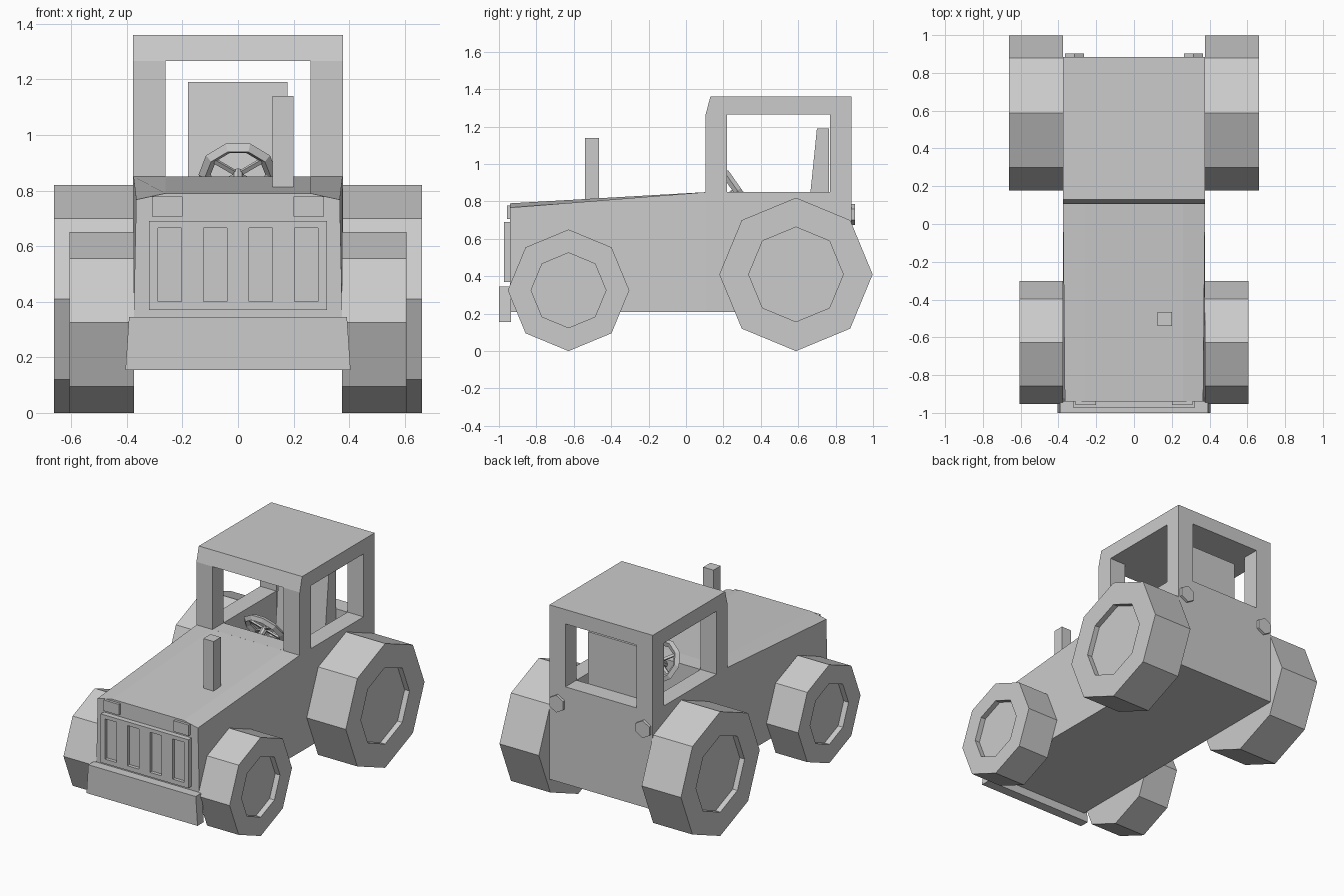
import bpy, bmesh
from math import sin, cos, pi, radians
from mathutils import Matrix, Vector

if "Cube" in bpy.data.objects:
    bpy.data.objects.remove(bpy.data.objects["Cube"])


def finish(name, bm):
    bmesh.ops.recalc_face_normals(bm, faces=bm.faces)
    me = bpy.data.meshes.new(name)
    bm.to_mesh(me)
    bm.free()
    ob = bpy.data.objects.new(name, me)
    bpy.context.collection.objects.link(ob)
    return ob


def boxes(name, *bounds):
    """One mesh holding boxes given as (x0, x1, y0, y1, z0, z1)."""
    bm = bmesh.new()
    for x0, x1, y0, y1, z0, z1 in bounds:
        m = Matrix.Translation(((x0 + x1) / 2, (y0 + y1) / 2, (z0 + z1) / 2))
        m = m @ Matrix.Diagonal((x1 - x0, y1 - y0, z1 - z0, 1))
        bmesh.ops.create_cube(bm, size=1, matrix=m)
    return finish(name, bm)


def loft(bm, a, b):
    """Solid between two matching loops; returns the cap at b."""
    va, vb = [bm.verts.new(p) for p in a], [bm.verts.new(p) for p in b]
    n = len(a)
    for i in range(n):
        j = (i + 1) % n
        bm.faces.new((va[i], va[j], vb[j], vb[i]))
    bm.faces.new(va[::-1])
    return bm.faces.new(vb)


def solid(name, a, b):
    bm = bmesh.new()
    loft(bm, a, b)
    return finish(name, bm)


def cut(ob, cutter):
    cutter.hide_render = True
    cutter.hide_viewport = True
    mod = ob.modifiers.new("cut", "BOOLEAN")
    mod.operation, mod.solver, mod.object = "DIFFERENCE", "EXACT", cutter


def ring(n, r, y, z, start=0):
    return [(y + r * cos(start + 2 * pi * i / n), z + r * sin(start + 2 * pi * i / n)) for i in range(n)]


# Hood and engine body, with edges that bevel towards the front
def section(y, low, side, shoulder, top):
    half = [(low, .21), (side, shoulder), (.26, top)]
    return [(x, y, z) for x, z in half] + [(-x, y, z) for x, z in half[::-1]]


solid("hood", section(-.94, .378, .366, .767, .79), section(.108, .376, .376, .85, .85))

# Cab with hollow interior and window openings
prof = [(.105, .21), (.885, .21), (.885, 1.36), (.13, 1.36), (.105, 1.265)]
cab = solid("cab", [(-.377, y, z) for y, z in prof], [(.377, y, z) for y, z in prof])
cut(cab, boxes("cabin_cutter", (-.26, .26, .22, .77, .5, 1.265)))
cut(cab, boxes("side_window_cutter", (-.6, .6, .22, .77, .85, 1.265)))
cut(cab, boxes("end_window_cutter", (-.26, .26, 0, 1.1, .85, 1.265)))

# Seat
boxes("seat_cushion", (-.18, .18, .45, .765, .5, .66))
back = [(.645, .65), (.765, .65), (.765, 1.19), (.7, 1.19)]
solid("seat_back", [(-.18, y, z) for y, z in back], [(.178, y, z) for y, z in back])

# Steering wheel, spokes and column, built flat then tilted
tilt = Matrix.Translation((0, .275, .858)) @ Matrix.Rotation(radians(-55), 4, "X")
bpy.ops.mesh.primitive_torus_add(major_segments=10, minor_segments=4, major_radius=.12, minor_radius=.022)
rim = bpy.context.object
rim.name = "steering_wheel_rim"
rim.matrix_world = tilt
bm = bmesh.new()
for k in range(4):
    m = Matrix.Rotation(radians(35 if k % 2 else -35) + pi * (k // 2), 4, "Z")
    m = m @ Matrix.Translation((.06, 0, 0)) @ Matrix.Diagonal((.12, .016, .012, 1))
    bmesh.ops.create_cube(bm, size=1, matrix=m)
bmesh.ops.create_cone(bm, cap_ends=True, segments=8, radius1=.02, radius2=.02, depth=.14,
                      matrix=Matrix.Translation((0, 0, -.06)))
finish("steering_column", bm).matrix_world = tilt

# Exhaust, bumper and grille
boxes("exhaust", (.125, .2, -.54, -.465, .78, 1.14))
bump = [(-.405, .155), (.405, .155), (.392, .345), (-.392, .345)]
solid("bumper", [(x, -1, z) for x, z in bump], [(x, -.935, z) for x, z in bump])
grille = boxes("grille", (-.32, .32, -.974, -.93, .37, .69))
cut(grille, boxes("grille_slot_cutter",
                  *[(c - .042, c + .042, -1.05, -.952, .4, .665) for c in (-.246, -.082, .082, .246)]))


# Wheels: octagonal prisms with a recessed hub face
def wheel(name, side, y, r, hub, x0, x1):
    bm = bmesh.new()
    pts = ring(8, r, y, r)
    cap = loft(bm, [(side * x0, *p) for p in pts], [(side * x1, *p) for p in pts])
    bmesh.ops.recalc_face_normals(bm, faces=bm.faces)
    bmesh.ops.inset_region(bm, faces=[cap], thickness=(r - hub) * cos(pi / 8))
    new = bmesh.ops.extrude_discrete_faces(bm, faces=[cap])["faces"][0]
    bmesh.ops.translate(bm, verts=new.verts, vec=Vector((-side * .035, 0, 0)))
    finish(name, bm)


for s, tag in ((-1, "left"), (1, "right")):
    wheel("rear_wheel_" + tag, s, .588, .41, .24, .375, .662)
    wheel("front_wheel_" + tag, s, -.628, .325, .19, .375, .606)
    # Lamps
    x0, x1 = sorted((s * .2, s * .31))
    boxes("headlight_" + tag, (x0, x1, -.957, -.93, .706, .778))
    lamp = ring(6, .057, s * .315, .73, pi / 2)
    solid("tail_light_" + tag, [(x, .88, z) for x, z in lamp], [(x, .903, z) for x, z in lamp])
